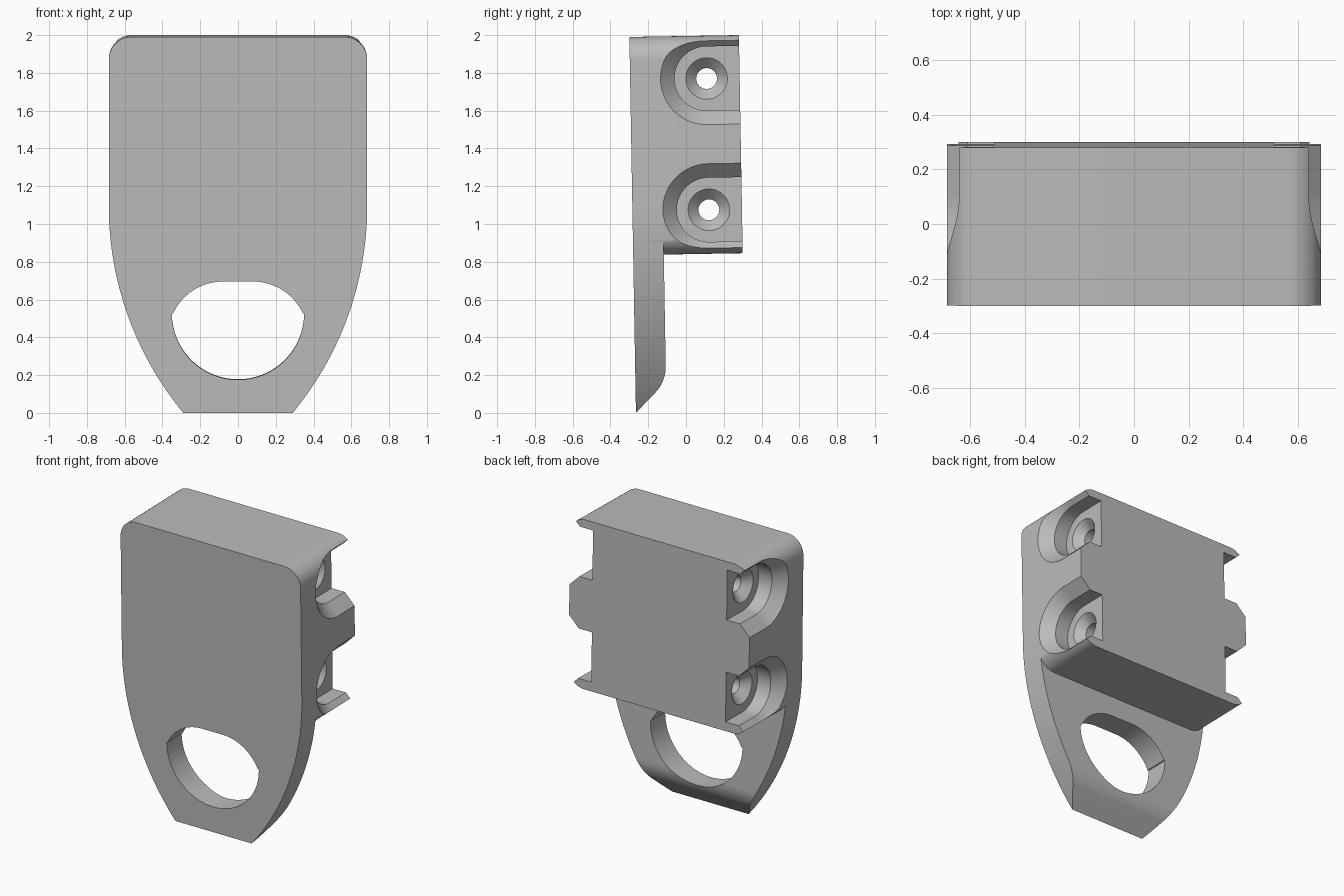
import bpy, bmesh
from math import sin, cos, pi, radians, sqrt, atan2

cube = bpy.data.objects.get("Cube")
if cube:
    bpy.data.objects.remove(cube, do_unlink=True)


def arc(cx, cy, r, a0, a1, n=24):
    """Points on an arc, angles in degrees."""
    angles = [radians(a0 + (a1 - a0) * i / n) for i in range(n + 1)]
    return [(cx + r * cos(a), cy + r * sin(a)) for a in angles]


def mirrored(half):
    """Close a half outline by mirroring it across x = 0."""
    return half + [(-x, z) for x, z in reversed(half)]


def loft(name, rings):
    """Solid through matching rings of points, capped at both ends."""
    bm = bmesh.new()
    rows = [[bm.verts.new(p) for p in ring] for ring in rings]
    n = len(rows[0])
    for a, b in zip(rows, rows[1:]):
        for i in range(n):
            j = (i + 1) % n
            bm.faces.new((a[i], a[j], b[j], b[i]))
    bm.faces.new(rows[0][::-1])
    bm.faces.new(rows[-1])
    bmesh.ops.recalc_face_normals(bm, faces=bm.faces)
    mesh = bpy.data.meshes.new(name)
    bm.to_mesh(mesh)
    bm.free()
    obj = bpy.data.objects.new(name, mesh)
    bpy.context.collection.objects.link(obj)
    return obj


def prism_y(name, outline, y0, y1):
    return loft(name, [[(x, y, z) for x, z in outline] for y in (y0, y1)])


def prism_x(name, outline, x0, x1):
    return loft(name, [[(x, y, z) for y, z in outline] for x in (x0, x1)])


HALF, TOP, BOTTOM = 0.684, 1.995, 0.005
FRONT, BACK, PLATE_BACK = -0.265, 0.315, -0.103
CORNER, LEDGE = 0.12, 0.84

# Body: rounded top corners, sides curving in to a narrow foot
bend, foot = 1.1, 0.29
drop, rise = HALF - foot, bend - BOTTOM
R = (rise ** 2 + drop ** 2) / (2 * drop)
sweep = atan2(rise, R - drop) * 180 / pi
half = arc(HALF - R, bend, R, -sweep, 0, 40)
half += arc(HALF - CORNER, TOP - CORNER, CORNER, 0, 90, 16)
body = prism_y("bracket_body", mirrored(half), FRONT, BACK)

cutters = []

# Space behind the lower plate, leaving rounded lower block corners
under = [(1, -1), (1, LEDGE + CORNER)]
under += arc(HALF - CORNER, LEDGE + CORNER, CORNER, 0, -90, 16)
cutters.append(prism_y("under_cutter", mirrored(under), PLATE_BACK, 1))

# Bevelled and rounded foot of the plate
foot_cut = [(0.5, -0.1), (FRONT - 0.105, -0.1)]
foot_cut += arc(PLATE_BACK - 0.2, 0.25, 0.2, -45, 0, 16) + [(0.5, 0.25)]
cutters.append(prism_x("foot_cutter", foot_cut, -1, 1))

# Finger opening: round below, flatter above
opening = arc(0, 0.53, 0.35, -90, 0, 32)[1:]
opening += arc(0.08, 0.41, 0.29, 25, 90, 20)
cutters.append(prism_y("opening_cutter", mirrored(opening), -0.6, 0.2))

# Side pockets with flared rims, and countersunk holes right through
for z in (1.768, 1.073):
    y = 0.14
    for side in (1, -1):
        rings = []
        for x, r in ((0.51, 0.17), (0.61, 0.17), (0.75, 0.31)):
            u = [(0.6, z + r)] + arc(y, z, r, 90, 270, 40) + [(0.6, z - r)]
            rings.append([(side * x, py, pz) for py, pz in u])
        cutters.append(loft("pocket_cutter", rings))
    rings = [[(x, py, pz) for py, pz in arc(y, z, r, 0, 352.5, 47)]
             for x, r in ((-0.52, 0.12), (-0.455, 0.055),
                          (0.455, 0.055), (0.52, 0.12))]
    cutters.append(loft("hole_cutter", rings))

# Apply the cuts
bpy.ops.object.select_all(action='DESELECT')
bpy.context.view_layer.objects.active = body
body.select_set(True)
for cutter in cutters:
    cutter.hide_render = True
    mod = body.modifiers.new("cut", 'BOOLEAN')
    mod.operation = 'DIFFERENCE'
    mod.solver = 'EXACT'
    mod.object = cutter
    bpy.ops.object.modifier_apply(modifier=mod.name)
    bpy.data.objects.remove(cutter, do_unlink=True)

# Slight backward lean, smooth curves with sharp edges
body.rotation_euler.x = radians(1)
bpy.ops.object.transform_apply(location=False, rotation=True, scale=False)
bpy.ops.object.shade_smooth_by_angle(angle=radians(25))

# Grey plastic
grey = bpy.data.materials.new("mid_grey")
grey.use_nodes = True
colour = (0.5, 0.5, 0.5, 1)
grey.diffuse_color = colour
grey.node_tree.nodes["Principled BSDF"].inputs["Base Color"].default_value = colour
body.data.materials.clear()
body.data.materials.append(grey)
